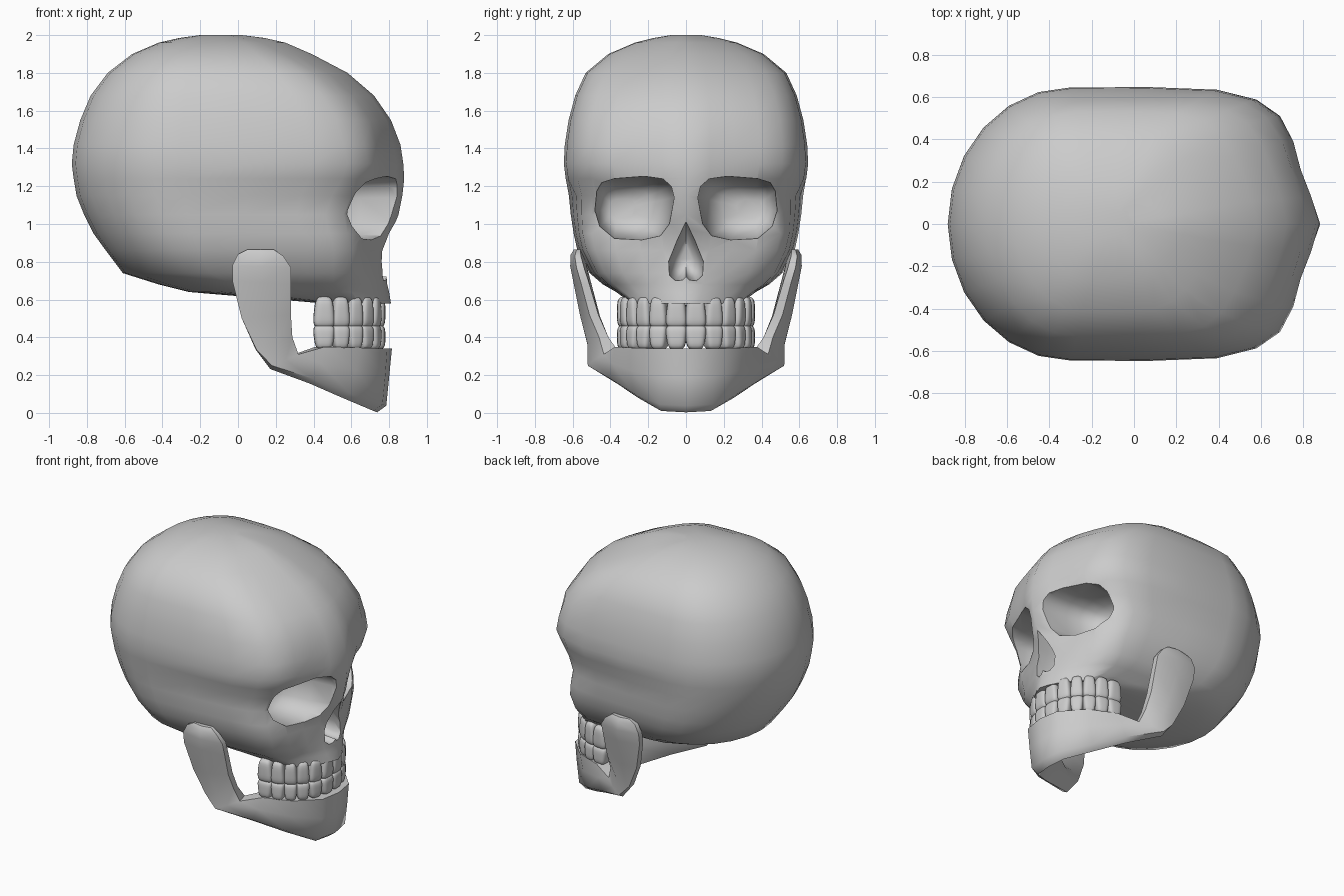
import bpy, bmesh, math
from mathutils import Vector, Matrix

old = bpy.data.objects.get("Cube")
if old:
    bpy.data.objects.remove(old)

bone = bpy.data.materials.new("bone grey")
bone.use_nodes = True
grey = (0.6, 0.6, 0.6, 1)
bone.diffuse_color = grey
bone.node_tree.nodes["Principled BSDF"].inputs["Base Color"].default_value = grey


def finish(name, bm):
    """Turn a bmesh into a named object."""
    bmesh.ops.recalc_face_normals(bm, faces=bm.faces)
    mesh = bpy.data.meshes.new(name)
    bm.to_mesh(mesh)
    bm.free()
    mesh.materials.append(bone)
    obj = bpy.data.objects.new(name, mesh)
    bpy.context.collection.objects.link(obj)
    return obj


def loft(name, rings, cap_start=True):
    """Skin a row of closed rings that have equal point counts."""
    bm = bmesh.new()
    rows = [[bm.verts.new(p) for p in ring] for ring in rings]
    n = len(rows[0])
    for a, b in zip(rows, rows[1:]):
        for i in range(n):
            j = (i + 1) % n
            bm.faces.new((a[i], a[j], b[j], b[i]))
    if cap_start:
        bm.faces.new(rows[0])
    bm.faces.new(rows[-1])
    return finish(name, bm)


def shade(obj, degrees):
    bpy.ops.object.select_all(action="DESELECT")
    obj.select_set(True)
    bpy.context.view_layer.objects.active = obj
    bpy.ops.object.shade_smooth_by_angle(angle=math.radians(degrees))


def apply_modifiers(obj):
    bpy.context.view_layer.update()
    graph = bpy.context.evaluated_depsgraph_get()
    obj_mesh = bpy.data.meshes.new_from_object(obj.evaluated_get(graph))
    obj.modifiers.clear()
    obj.data = obj_mesh


def spline(points, steps):
    """Catmull-Rom curve through 2D points."""
    pts = [Vector(p) for p in points]
    ext = [pts[0] * 2 - pts[1]] + pts + [Vector((pts[-1].x, -pts[-2].y))]
    out = []
    for a, b, c, d in zip(ext, ext[1:], ext[2:], ext[3:]):
        for s in range(steps):
            t = s / steps
            out.append(b + (c - a) * t / 2 + (a * 2 - b * 5 + c * 4 - d) * t * t / 2
                       + (b * 3 - a - c * 3 + d) * t ** 3 / 2)
    return out


def skull_ring(z, back, front, width, corner_x, corner_y):
    """Elliptic back half, then flat temple, cheek corner and face."""
    side = back + (front - back) * 0.33
    half = []
    for i in range(6):
        a = math.pi / 2 * i / 6
        half.append(Vector((side - (side - back) * math.cos(a), width * math.sin(a))))
    pinch = 0.08 if z > 1.2 else 0.3
    bulge = 0.53 if 0.8 < z < 1.5 else 0.66
    keys = [(side, width),
            (side + (corner_x - side) * 0.7, width + (corner_y - width) * pinch),
            (corner_x, corner_y),
            (corner_x + (front - corner_x) * bulge, corner_y * 0.5),
            (front, 0)]
    half += spline(keys, 2) + [Vector((front, 0))]
    return [(p.x, p.y, z) for p in half] + [(p.x, -p.y, z) for p in half[-2:0:-1]]


# Cranium and upper face: height, back, front, half width, cheek corner x and y
cranium = loft("cranium", [skull_ring(*row) for row in (
    (2.0, -.2, .02, .08, -.04, .05),
    (1.985, -.31, .14, .17, .05, .12),
    (1.96, -.42, .25, .27, .13, .2),
    (1.9, -.56, .39, .41, .24, .31),
    (1.8, -.69, .58, .53, .41, .42),
    (1.68, -.78, .72, .585, .54, .47),
    (1.55, -.835, .81, .62, .63, .5),
    (1.42, -.87, .86, .64, .67, .51),
    (1.32, -.88, .875, .645, .69, .51),
    (1.24, -.87, .88, .635, .66, .495),
    (1.15, -.855, .87, .62, .6, .495),
    (1.05, -.815, .85, .61, .56, .5),
    (.95, -.765, .81, .595, .58, .5),
    (.86, -.7, .785, .575, .6, .48),
    (.74, -.61, .785, .51, .59, .43),
    (.68, -.42, .79, .44, .58, .38),
    (.64, -.26, .8, .37, .6, .33),
    (.58, .45, .81, .29, .65, .26))])


def cutter(name, outline, depth, centre):
    """Bowl along x that hollows the face, narrowing towards its centre."""
    cy, cz = centre
    rings = []
    for x, s in ((1.0, 1), (depth + .4, .99), (depth + .25, .95), (depth + .15, .89),
                 (depth + .07, .77), (depth + .02, .58), (depth, .3)):
        rings.append([(x, cy + (y - cy) * s, cz + (z - cz) * s) for y, z in outline])
    obj = loft(name, rings)
    obj.hide_render = True
    mod = cranium.modifiers.new(name, "BOOLEAN")
    mod.operation = "DIFFERENCE"
    mod.solver = "EXACT"
    mod.object = obj
    return obj


# Eye sockets and nose opening
eye = [(.48, 1.18), (.45, 1.225), (.38, 1.245), (.22, 1.255), (.12, 1.24), (.075, 1.2),
       (.06, 1.14), (.085, 1.0), (.13, .935), (.23, .91), (.38, .915), (.465, .98), (.495, 1.07)]
nose = [(0, 1.02), (.05, .92), (.1, .8), (.095, .72), (.06, .69), (.02, .695), (0, .715)]
cutters = [cutter("left_socket_cutter", eye, .4, (.36, 1.08)),
           cutter("right_socket_cutter", [(-y, z) for y, z in eye], .4, (-.36, 1.08)),
           cutter("nose_cutter", nose + [(-y, z) for y, z in nose[-2:0:-1]], .56, (0, .82))]
apply_modifiers(cranium)
for c in cutters:
    bpy.data.objects.remove(c)
shade(cranium, 48)


def jaw_section(low, high, thick, degrees):
    """Six-sided slice: bulged outer wall and the same wall moved inward."""
    a = math.radians(degrees)
    inward = Vector((-math.cos(a), -math.sin(a), 0)) * thick
    low, high = Vector(low), Vector(high)
    middle = (low + high) / 2
    upright = degrees > 80
    drop = Vector((0, 0, 0 if upright else -.035 * math.cos(a) ** .5))
    soft = 0.25 if upright else 0
    return [low + inward * soft, middle + inward * -.1 * math.sin(a), high + inward * soft,
            high + inward * (1 - soft), middle + inward,
            low + inward * (.75 if upright else .4) + drop]


# Lower jaw: chin at the centre, round to the corner, up to the hinge
jaw = loft("lower_jaw", [jaw_section(*s) for s in (
    ((.785, 0, .038), (.815, 0, .34), .12, 0),
    ((.765, .14, .045), (.79, .15, .34), .12, 10),
    ((.59, .28, .105), (.65, .295, .345), .11, 48),
    ((.4, .4, .18), (.46, .375, .35), .1, 60),
    ((.18, .52, .25), (.32, .435, .31), .09, 75),
    ((.1, .54, .335), (.29, .485, .4), .1, 85),
    ((.02, .565, .5), (.28, .535, .52), .095, 90),
    ((-.03, .6, .7), (.28, .575, .68), .085, 90),
    ((-.03, .61, .78), (.28, .6, .77), .08, 90),
    ((0, .605, .84), (.24, .605, .83), .065, 90),
    ((.05, .59, .865), (.19, .59, .865), .04, 90))], cap_start=False)
mirror = jaw.modifiers.new("mirror", "MIRROR")
mirror.use_axis = (False, True, False)
apply_modifiers(jaw)
shade(jaw, 50)

# Teeth: centre x, y, facing angle and width along one side of the arch
arch = ((.73, .05, 3, .1), (.705, .14, 20, .088), (.663, .208, 42, .08),
        (.61, .26, 62, .08), (.54, .297, 76, .085), (.455, .315, 86, .1))


def teeth(name, bottom, top, taper):
    bm = bmesh.new()
    mid, height = (bottom + top) / 2, top - bottom
    for x, y, degrees, width in arch:
        for side in (1, -1):
            place = (Matrix.Translation((x, y * side, mid))
                     @ Matrix.Rotation(math.radians(degrees * side), 4, "Z"))
            made = bmesh.ops.create_cube(bm, size=1)["verts"]
            for v in made:
                w = width * (1.06 + taper * v.co.z)
                v.co = place @ Vector((v.co.x * .1, v.co.y * w, v.co.z * height * 1.08))
    bmesh.ops.subdivide_edges(bm, edges=bm.edges[:], cuts=1, use_grid_fill=True)
    obj = finish(name, bm)
    sub = obj.modifiers.new("rounding", "SUBSURF")
    sub.levels = sub.render_levels = 2
    apply_modifiers(obj)
    shade(obj, 60)


teeth("upper_teeth", .455, .61, -.35)
teeth("lower_teeth", .34, .462, .35)
